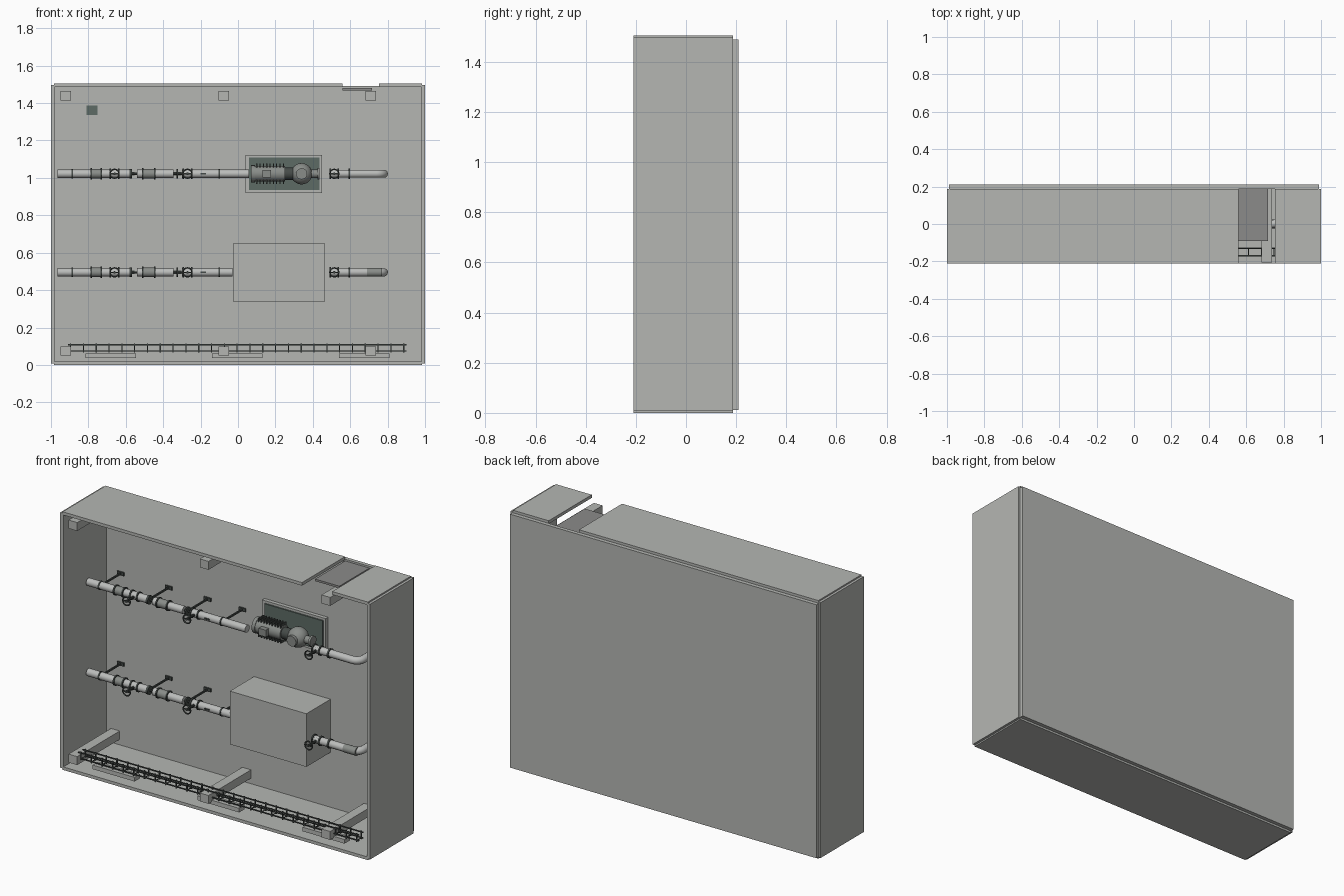
import bpy, bmesh, math
from mathutils import Matrix, Vector

cube = bpy.data.objects.get("Cube")
if cube:
    bpy.data.objects.remove(cube)


def material(name, rgb):
    m = bpy.data.materials.new(name)
    m.use_nodes = True
    m.diffuse_color = (*rgb, 1)
    m.node_tree.nodes["Principled BSDF"].inputs["Base Color"].default_value = (*rgb, 1)
    return m


WALL = material("wall grey", (0.46, 0.47, 0.45))
PIPE = material("pipe grey", (0.5, 0.51, 0.5))
BODY = material("machine grey", (0.25, 0.265, 0.25))
PANEL = material("dark green grey", (0.11, 0.145, 0.13))
DARK = material("dark iron", (0.06, 0.07, 0.065))
LEDGE = material("ledge grey", (0.26, 0.26, 0.255))

TURN = {"x": Matrix.Rotation(math.pi / 2, 4, "Y"),
        "y": Matrix.Rotation(math.pi / 2, 4, "X"),
        "z": Matrix.Identity(4)}


class Part:
    """Collects primitives into one named object."""

    def __init__(self, name, mat):
        self.name, self.mat, self.bm = name, mat, bmesh.new()

    def box(self, x0, x1, y0, y1, z0, z1):
        mid = Vector((x0 + x1, y0 + y1, z0 + z1)) / 2
        size = Matrix.Diagonal((x1 - x0, y1 - y0, z1 - z0, 1))
        bmesh.ops.create_cube(self.bm, size=1, matrix=Matrix.Translation(mid) @ size)
        return self

    def cyl(self, centre, radius, length, axis="x", sides=20):
        bmesh.ops.create_cone(self.bm, cap_ends=True, segments=sides, radius1=radius,
                              radius2=radius, depth=length,
                              matrix=Matrix.Translation(centre) @ TURN[axis])
        return self

    def ball(self, centre, radius):
        bmesh.ops.create_uvsphere(self.bm, u_segments=20, v_segments=12, radius=radius,
                                  matrix=Matrix.Translation(centre))
        return self

    def done(self):
        mesh = bpy.data.meshes.new(self.name)
        self.bm.to_mesh(mesh)
        self.bm.free()
        mesh.materials.append(self.mat)
        obj = bpy.data.objects.new(self.name, mesh)
        bpy.context.collection.objects.link(obj)
        bpy.ops.object.select_all(action="DESELECT")
        obj.select_set(True)
        bpy.context.view_layer.objects.active = obj
        bpy.ops.object.shade_smooth_by_angle(angle=math.radians(35))
        return obj


def tube(name, points, radius, mat, closed=False):
    curve = bpy.data.curves.new(name, "CURVE")
    curve.dimensions = "3D"
    curve.bevel_depth, curve.bevel_resolution, curve.use_fill_caps = radius, 3, True
    line = curve.splines.new("POLY")
    line.points.add(len(points) - 1)
    for p, co in zip(line.points, points):
        p.co = (*co, 1)
    line.use_cyclic_u = closed
    curve.materials.append(mat)
    obj = bpy.data.objects.new(name, curve)
    bpy.context.collection.objects.link(obj)


# Room shell, open at the front, with a slot in the roof
FRONT, BACK = -0.21, 0.187
Part("back_wall", WALL).box(-0.988, 0.988, BACK, 0.21, 0.012, 1.49).done()
Part("floor", WALL).box(-0.985, 0.985, FRONT, BACK, 0, 0.018).done()
for side, s in (("right", -1), ("left", 1)):
    x0, x1 = sorted((s * 0.98, s))
    Part(side + "_wall", WALL).box(x0, x1, FRONT, BACK, 0.008, 1.497).done()
Part("roof_main", WALL).box(-0.985, 0.56, FRONT, BACK, 1.487, 1.505).done()
Part("roof_end", WALL).box(0.755, 0.985, FRONT, BACK, 1.487, 1.505).done()
Part("roof_slot_ledge", LEDGE).box(0.56, 0.717, -0.09, BACK, 1.468, 1.48).done()
Part("wall_hatch", PANEL).box(-0.81, -0.752, BACK - 0.008, BACK, 1.335, 1.388).done()

# Floor and ceiling beams
for x in (-0.922, -0.075, 0.71):
    for place, z in (("floor", 0.05), ("ceiling", 1.415)):
        Part(place + "_beam", WALL).box(x - 0.028, x + 0.028, -0.205, BACK, z, z + 0.049).done()

# Cable basket with pads below
basket = Part("cable_basket", DARK)
for y in (-0.17, -0.13):
    for z in (0.075, 0.108):
        basket.box(-0.91, 0.9, y - 0.003, y + 0.003, z - 0.003, z + 0.003)
for i in range(27):
    x = -0.895 + i * 0.0685
    basket.box(x - 0.002, x + 0.002, -0.172, -0.128, 0.071, 0.075)
    for y in (-0.17, -0.13):
        basket.box(x - 0.003, x + 0.003, y - 0.003, y + 0.003, 0.066, 0.115)
basket.done()
for x in (-0.68, -0.005, 0.675):
    Part("basket_pad", WALL).box(x - 0.135, x + 0.135, -0.175, -0.125, 0.036, 0.06).done()

# Two pipe lines
PY, R = 0.0, 0.022


def valve(x, z):
    v = Part("valve", DARK)
    v.cyl((x, PY, z), 0.021, 0.05)
    for dx in (-0.022, 0.022):
        v.cyl((x + dx, PY, z), 0.028, 0.008)
    v.cyl((x, PY - 0.045, z), 0.007, 0.09, "y", 10)
    v.box(x - 0.024, x + 0.024, PY - 0.088, PY - 0.082, z - 0.003, z + 0.003)
    v.done()
    ring = [(x + 0.024 * math.cos(a), PY - 0.085, z + 0.024 * math.sin(a))
            for a in (i * math.tau / 16 for i in range(16))]
    tube("valve_handwheel", ring, 0.004, DARK, True)


def sleeve(x0, x1, z):
    mid, length = (x0 + x1) / 2, x1 - x0
    Part("pipe_sleeve", BODY).cyl((mid, PY, z), 0.025, length).done()
    rims = Part("sleeve_flanges", DARK)
    for x in (x0, x1):
        rims.cyl((x, PY, z), 0.03, 0.008)
    rims.done()


def bracket(x, z):
    b = Part("pipe_bracket", DARK)
    b.cyl((x, PY, z), R + 0.003, 0.008)
    b.box(x - 0.004, x + 0.004, PY, BACK, z - 0.005, z + 0.005)
    b.box(x - 0.022, x + 0.022, BACK - 0.008, BACK, z - 0.01, z + 0.01)
    b.done()


def pipe_line(z, end):
    run = Part("pipe_run", PIPE)
    for x0, x1 in ((-0.965, -0.575), (-0.54, -0.345), (-0.3, end)):
        run.cyl(((x0 + x1) / 2, PY, z), R, x1 - x0)
    run.done()
    links = Part("pipe_couplings", DARK)
    for x in (-0.57, -0.325):
        links.cyl((x, PY, z), 0.006, 0.07, "x", 10).cyl((x, PY, z), 0.025, 0.008)
    links.box(-0.2, -0.17, PY - 0.026, PY - 0.02, z - 0.004, z + 0.004)
    links.done()
    sleeve(-0.785, -0.73, z)
    sleeve(-0.51, -0.445, z)
    for x in (-0.66, -0.27, 0.515):
        valve(x, z)
    for x in (-0.885, -0.575, -0.325, -0.1):
        bracket(x, z)
    # Outlet pipe with an elbow into the back wall
    bend = [(0.74 + 0.04 * math.sin(a), PY + 0.04 - 0.04 * math.cos(a), z)
            for a in (i * math.pi / 12 for i in range(7))]
    tube("outlet_pipe", [(0.49, PY, z)] + bend + [(0.78, BACK, z)], R, PIPE)
    Part("outlet_flange", DARK).cyl((0.595, PY, z), 0.027, 0.01).done()


HIGH, LOW = 1.022, 0.495
pipe_line(HIGH, 0.06)
pipe_line(LOW, -0.03)
Part("outlet_cover", BODY).cyl((0.73, PY, LOW), 0.0235, 0.08).done()

# Enclosed unit on the lower line
Part("unit_housing", WALL).box(-0.028, 0.466, -0.035, BACK, 0.338, 0.648).done()

# Open pump unit on the upper line
Part("pump_frame", WALL).box(0.04, 0.45, 0.165, BACK, 0.92, 1.122).done()
Part("pump_backplate", PANEL).box(0.06, 0.435, 0.157, 0.165, 0.935, 1.108).done()
MY = 0.07
motor = Part("pump_motor", BODY)
motor.cyl((0.16, MY, HIGH), 0.042, 0.18).cyl((0.08, MY, HIGH), 0.046, 0.02)
motor.box(0.13, 0.176, MY - 0.065, MY - 0.03, HIGH - 0.02, HIGH + 0.02)
motor.done()
fins = Part("motor_fins", DARK)
for i in range(9):
    x = 0.1 + i * 0.0178
    fins.box(x - 0.003, x + 0.003, MY - 0.025, MY + 0.025, HIGH - 0.055, HIGH + 0.055)
fins.cyl((0.272, MY, HIGH), 0.033, 0.05)
fins.done()
pump = Part("pump_volute", BODY)
pump.ball((0.34, MY, HIGH), 0.057).cyl((0.34, MY - 0.035, HIGH), 0.03, 0.06, "y")
pump.cyl((0.4, MY, HIGH), R, 0.06).cyl((0.43, MY, HIGH), 0.03, 0.012)
pump.done()
